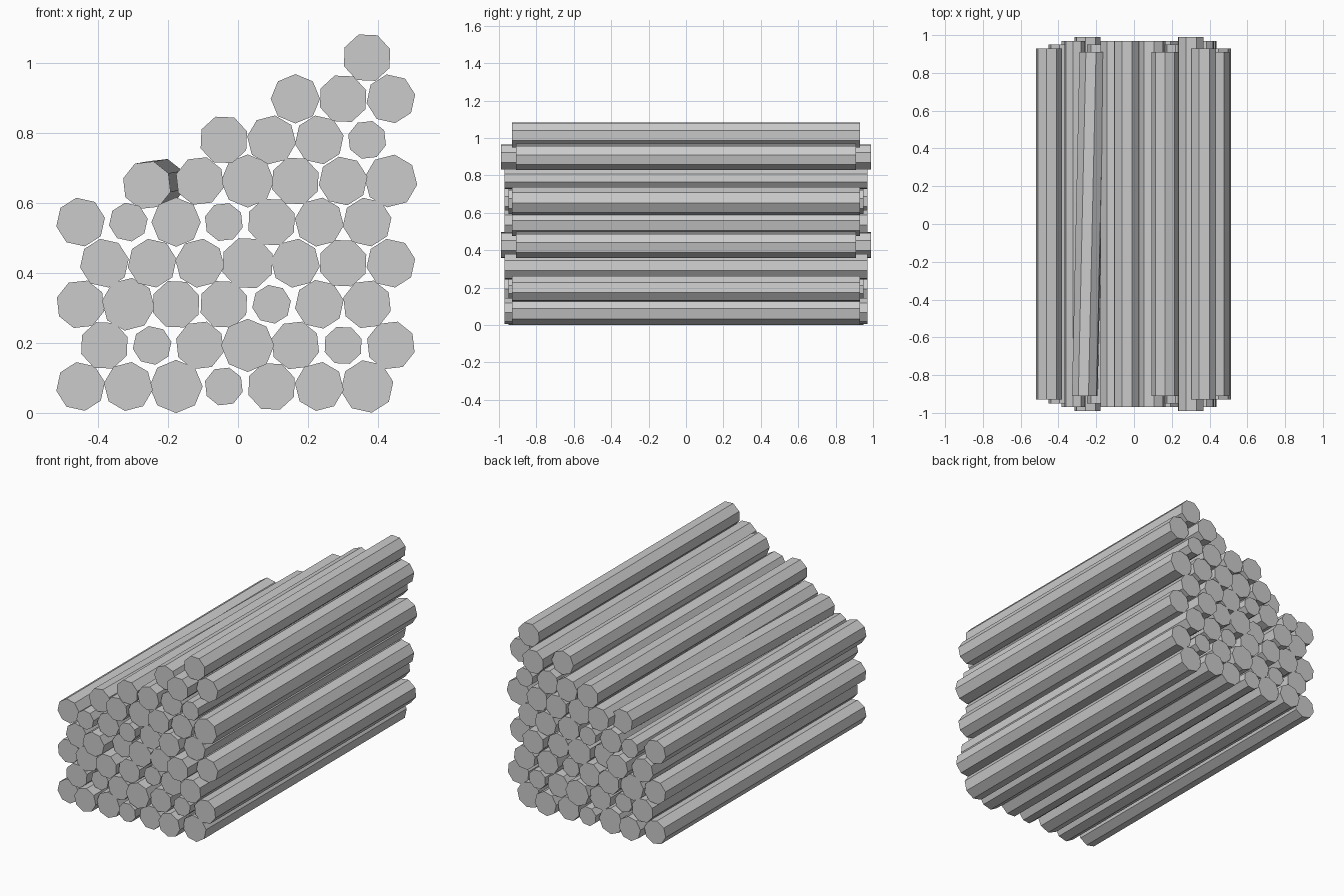
import bpy
import math
from mathutils import Vector

cube = bpy.data.objects.get("Cube")
if cube:
    bpy.data.objects.remove(cube, do_unlink=True)

grey = bpy.data.materials.new("plain grey")
grey.use_nodes = True
colour = (0.6, 0.6, 0.6, 1)
grey.diffuse_color = colour
grey.node_tree.nodes["Principled BSDF"].inputs["Base Color"].default_value = colour

RADIUS = {"S": 0.056, "M": 0.0705, "L": 0.076}
TURN = {"a": 0, "b": 10, "c": 20, "d": 29, "e": 37}
HALF_LENGTH = {"p": 0.91, "q": 0.93, "r": 0.95, "s": 0.97, "t": 0.99}
STEP_X, STEP_Z = 0.1365, 0.1175

# Rows from the ground up: thickness, turn and length of each log, right-aligned
ROWS = [
    "Mbq Mes Lar Sds Mcr Mes Lbq",
    "Mcr Sbq Mdr Las Mdr Scr Mdq",
    "Mdq Ler Mcs Mcr Sbq Mbr Mds",
    "Mbr Mbt Mep Lcr Mer Mct Mbp",
    "Mbq Sbs Mar Sds Mcr Mes Mbq",
    "Mdp Mds Lar Mcs Mbr Leq",
    "Mcs Mes Mbr Sds",
    "Map Mct Mbp",
    "Mcq",
]


def add_log(name, front, back, radius, turn):
    """Eight-sided log running from its front end to its back end."""
    verts = []
    for end in (front, back):
        for k in range(8):
            a = math.radians(turn + 45 * k)
            verts.append(end + Vector((radius * math.cos(a), 0, radius * math.sin(a))))
    sides = [(k, (k + 1) % 8, (k + 1) % 8 + 8, k + 8) for k in range(8)]
    caps = [tuple(reversed(range(8))), tuple(range(8, 16))]
    mesh = bpy.data.meshes.new(name)
    mesh.from_pydata(verts, [], [tuple(reversed(f)) for f in sides + caps])
    mesh.validate()
    mesh.materials.append(grey)
    # Make every face point outwards
    centre = (front + back) / 2
    for face in mesh.polygons:
        if face.normal.dot(face.center - centre) < 0:
            face.flip()
    obj = bpy.data.objects.new(name, mesh)
    bpy.context.collection.objects.link(obj)


for row, line in enumerate(ROWS):
    logs = line.split()
    right_x = 0.437 if row % 2 else 0.369
    z = 0.0755 + row * STEP_Z
    for i, (size, turn, length) in enumerate(logs):
        x = right_x - (len(logs) - 1 - i) * STEP_X
        half = HALF_LENGTH[length]
        front, back = Vector((x, -half, z)), Vector((x, half, z))
        # The loose log at the edge of the slope lies askew
        if row == 5 and i == 0:
            front += Vector((-0.015, 0, -0.012))
            back += Vector((0.025, 0, -0.005))
        add_log(f"log_row_{row + 1}_{i + 1}", front, back, RADIUS[size], TURN[turn])
